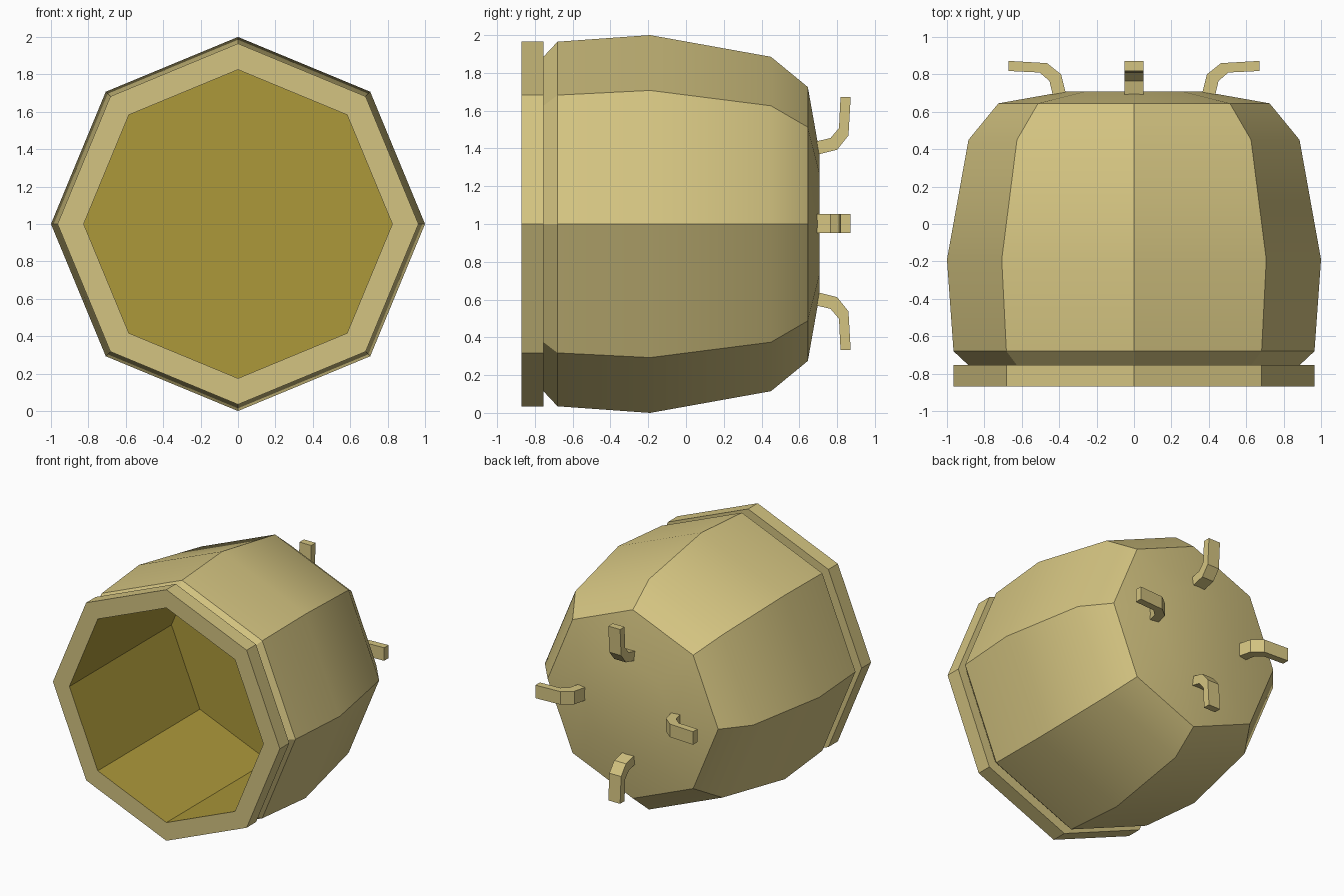
import bpy, bmesh, math
from mathutils import Matrix, Vector

if "Cube" in bpy.data.objects:
    bpy.data.objects.remove(bpy.data.objects["Cube"])

SIDES = 8
CENTRE_Z = 1.0


def srgb(r, g, b):
    lin = lambda c: c / 12.92 if c <= 0.04045 else ((c + 0.055) / 1.055) ** 2.4
    return (lin(r / 255), lin(g / 255), lin(b / 255), 1)


def material(name, colour):
    m = bpy.data.materials.new(name)
    m.diffuse_color = colour
    m.use_nodes = True
    m.node_tree.nodes["Principled BSDF"].inputs["Base Color"].default_value = m.diffuse_color
    return m


shell = material("pale_sand", srgb(212, 196, 129))
lining = material("dark_mustard", srgb(172, 152, 58))


def finish(name, bm, mats):
    bmesh.ops.recalc_face_normals(bm, faces=bm.faces)
    mesh = bpy.data.meshes.new(name)
    bm.to_mesh(mesh)
    bm.free()
    for m in mats:
        mesh.materials.append(m)
    ob = bpy.data.objects.new(name, mesh)
    bpy.context.collection.objects.link(ob)
    bpy.ops.object.select_all(action='DESELECT')
    ob.select_set(True)
    bpy.context.view_layer.objects.active = ob
    bpy.ops.object.shade_smooth_by_angle(angle=math.radians(30))
    return ob


# Barrel: (y, radius) profile from the inner floor, over the rim, to the back
profile = [(0.37, 0.825), (-0.87, 0.825), (-0.87, 0.965), (-0.755, 0.965),
           (-0.755, 0.885), (-0.68, 0.965), (-0.19, 1.0), (0.45, 0.885),
           (0.645, 0.725), (0.708, 0.37)]
bm = bmesh.new()
rings = []
for y, r in profile:
    rings.append([bm.verts.new((r * math.cos(i * math.tau / SIDES), y,
                                CENTRE_Z + r * math.sin(i * math.tau / SIDES)))
                  for i in range(SIDES)])
for k, (a, b) in enumerate(zip(rings, rings[1:])):
    for i in range(SIDES):
        j = (i + 1) % SIDES
        f = bm.faces.new((a[i], a[j], b[j], b[i]))
        f.material_index = 1 if k == 0 else 0      # hollow inside
bm.faces.new(rings[0]).material_index = 1          # inner floor
bm.faces.new(rings[-1])                            # back cap
finish("barrel_body", bm, [shell, lining])

# Bent hooks on the back: (radius, y) of the outer and inner edges of the bend
outer = [(0.36, 0.68), (0.39, 0.80), (0.465, 0.86), (0.67, 0.872)]
inner = [(0.432, 0.68), (0.452, 0.765), (0.505, 0.81), (0.67, 0.818)]
for n, name in enumerate(("right", "top", "left", "bottom")):
    bm = bmesh.new()
    turn = Matrix.Rotation(-n * math.pi / 2, 4, 'Y')
    sections = []
    for o, i in zip(outer, inner):
        corners = [(*o, -0.05), (*o, 0.05), (*i, 0.05), (*i, -0.05)]
        sections.append([bm.verts.new(turn @ Vector(c) + Vector((0, 0, CENTRE_Z + 0.003)))
                         for c in corners])
    for a, b in zip(sections, sections[1:]):
        for i in range(4):
            j = (i + 1) % 4
            bm.faces.new((a[i], a[j], b[j], b[i]))
    bm.faces.new(sections[0])
    bm.faces.new(sections[-1])
    finish("hook_" + name, bm, [shell])
